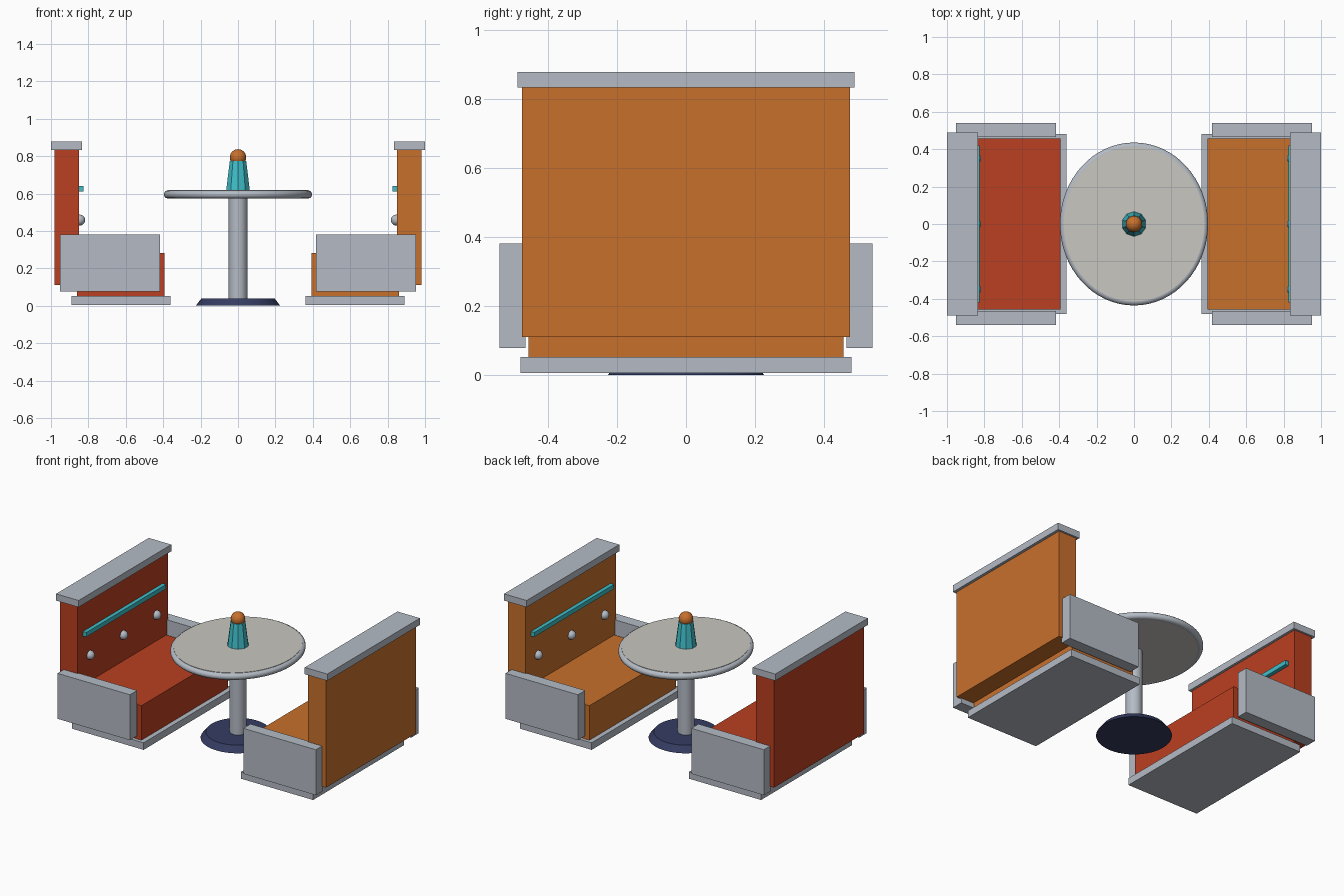
import bpy
import bmesh
from math import radians
from mathutils import Matrix

cube = bpy.data.objects.get("Cube")
if cube:
    bpy.data.objects.remove(cube, do_unlink=True)


def make_material(name, rgb):
    m = bpy.data.materials.new(name)
    m.use_nodes = True
    m.diffuse_color = (*rgb, 1)
    bsdf = next(n for n in m.node_tree.nodes if n.type == "BSDF_PRINCIPLED")
    bsdf.inputs["Base Color"].default_value = (*rgb, 1)
    return m


RED = make_material("red vinyl", (0.49, 0.05, 0.015))
ORANGE = make_material("orange vinyl", (0.58, 0.16, 0.025))
GREY = make_material("pale steel", (0.46, 0.5, 0.56))
CREAM = make_material("cream laminate", (0.58, 0.57, 0.53))
NAVY = make_material("navy metal", (0.035, 0.045, 0.12))
TEAL = make_material("teal trim", (0.05, 0.51, 0.58))


def finish(bm, name, mat, smooth=False):
    bmesh.ops.recalc_face_normals(bm, faces=bm.faces)
    mesh = bpy.data.meshes.new(name)
    bm.to_mesh(mesh)
    bm.free()
    mesh.materials.append(mat)
    obj = bpy.data.objects.new(name, mesh)
    bpy.context.collection.objects.link(obj)
    if smooth:
        bpy.ops.object.select_all(action="DESELECT")
        obj.select_set(True)
        bpy.context.view_layer.objects.active = obj
        bpy.ops.object.shade_smooth_by_angle(angle=radians(35))
    return obj


def box(name, xs, ys, zs, mat):
    bm = bmesh.new()
    size = [b - a for a, b in (sorted(xs), ys, zs)]
    centre = [(a + b) / 2 for a, b in (xs, ys, zs)]
    bmesh.ops.create_cube(bm, size=1, matrix=Matrix.Translation(centre) @ Matrix.Diagonal((*size, 1)))
    return finish(bm, name, mat)


def cone(name, r_low, r_high, z_low, z_high, mat, sides=48, smooth=True):
    bm = bmesh.new()
    bmesh.ops.create_cone(bm, cap_ends=True, segments=sides, radius1=r_low, radius2=r_high,
                          depth=z_high - z_low,
                          matrix=Matrix.Translation((0, 0, (z_low + z_high) / 2)))
    return finish(bm, name, mat, smooth)


def ball(name, centre, radius, mat):
    bm = bmesh.new()
    bmesh.ops.create_uvsphere(bm, u_segments=20, v_segments=12, radius=radius,
                              matrix=Matrix.Translation(centre))
    return finish(bm, name, mat, True)


# Two facing benches, mirrored across x
def bench(label, side, vinyl):
    def part(name, x0, x1, ys, zs, mat):
        box(f"{label}_{name}", (side * x0, side * x1), ys, zs, mat)

    part("plinth", 0.36, 0.89, (-0.48, 0.48), (0.005, 0.052), GREY)
    part("seat", 0.392, 0.86, (-0.457, 0.457), (0.052, 0.282), vinyl)
    part("backrest", 0.85, 0.982, (-0.475, 0.475), (0.11, 0.832), vinyl)
    part("back_cap", 0.834, 1.0, (-0.488, 0.488), (0.832, 0.877), GREY)
    part("front_arm", 0.418, 0.953, (-0.541, -0.465), (0.077, 0.38), GREY)
    part("rear_arm", 0.418, 0.953, (0.465, 0.541), (0.077, 0.38), GREY)
    part("trim_strip", 0.825, 0.852, (-0.42, 0.42), (0.61, 0.64), TEAL)
    for i in range(3):
        ball(f"{label}_button_{i + 1}", (side * 0.846, (i - 1) * 0.35, 0.458), 0.029, GREY)


bench("right_bench", -1, RED)
bench("left_bench", 1, ORANGE)

# Pedestal
cone("table_base", 0.226, 0.195, 0, 0.04, NAVY)
cone("table_column", 0.05, 0.05, 0.04, 0.58, GREY, 32)

# Oval table top with a rounded metal rim
STRETCH = 1.1
top = cone("table_top", 0.376, 0.376, 0.575, 0.619, CREAM, 64)
top.scale.y = STRETCH

bm = bmesh.new()
ring = bmesh.ops.create_circle(bm, segments=12, radius=0.022,
                               matrix=Matrix.Translation((0.374, 0, 0.595)) @ Matrix.Rotation(radians(90), 4, "X"))
bmesh.ops.spin(bm, geom=ring["verts"] + bm.edges[:], cent=(0, 0, 0), axis=(0, 0, 1),
               angle=radians(360), steps=64, use_merge=True)
rim = finish(bm, "table_rim", GREY, True)
rim.scale.y = STRETCH

# Table lamp
cone("lamp_body", 0.066, 0.046, 0.619, 0.775, TEAL, 10, False)
ball("lamp_globe", (0, 0, 0.793), 0.044, ORANGE)
